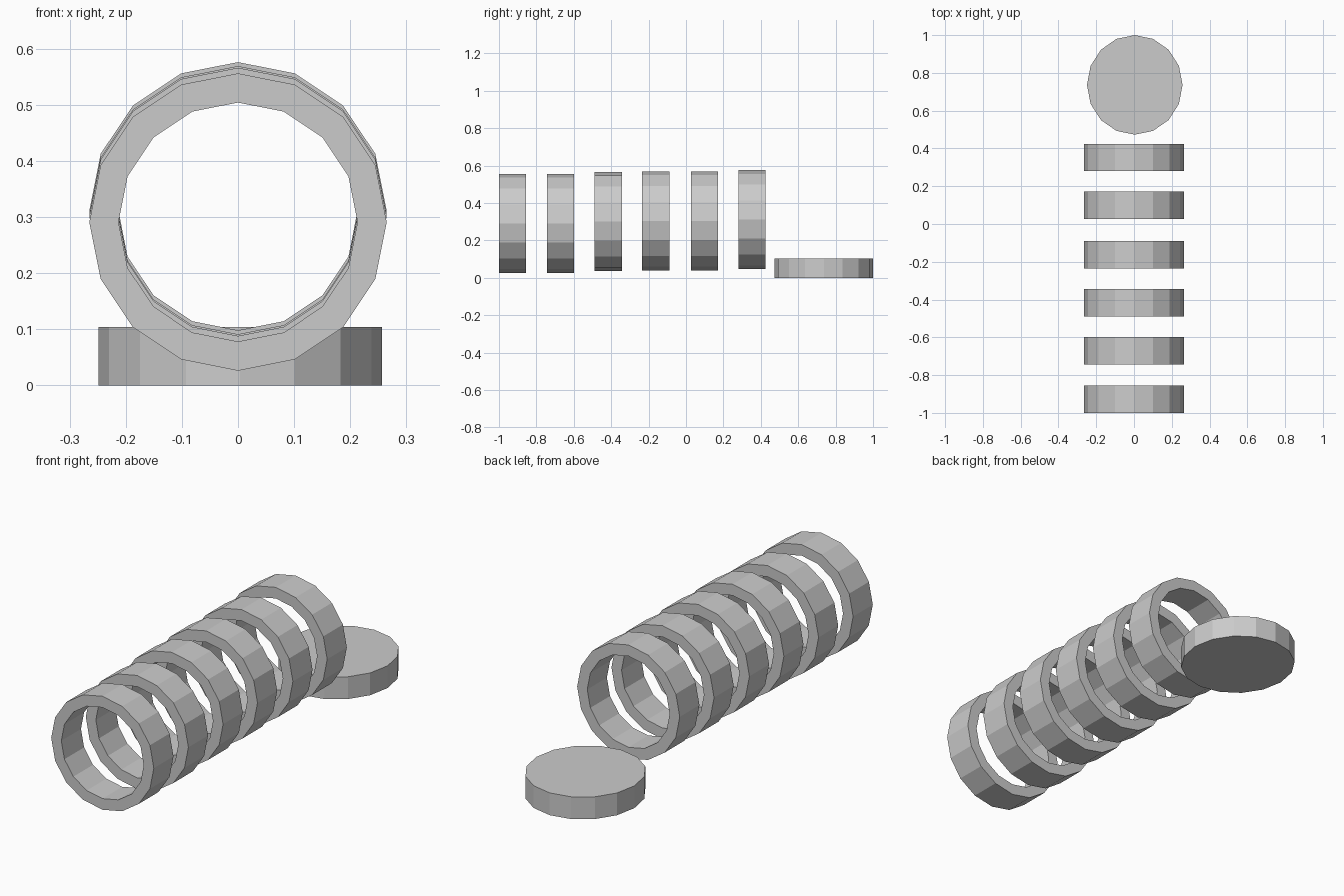
import bpy, bmesh
from math import sin, cos, tau

if "Cube" in bpy.data.objects:
    bpy.data.objects.remove(bpy.data.objects["Cube"])

SIDES = 16
R_OUT, R_IN, WIDTH = 0.265, 0.213, 0.145


def finish(name, bm):
    bmesh.ops.recalc_face_normals(bm, faces=bm.faces)
    mesh = bpy.data.meshes.new(name)
    bm.to_mesh(mesh)
    bm.free()
    obj = bpy.data.objects.new(name, mesh)
    bpy.context.collection.objects.link(obj)
    return obj


def make_ring(name, y, z):
    # rectangular cross-section swept round the y axis
    profile = [(R_OUT, -WIDTH / 2), (R_OUT, WIDTH / 2),
               (R_IN, WIDTH / 2), (R_IN, -WIDTH / 2)]
    bm = bmesh.new()
    loops = []
    for i in range(SIDES):
        a = tau * i / SIDES
        loops.append([bm.verts.new((r * cos(a), d, r * sin(a))) for r, d in profile])
    for i in range(SIDES):
        p, q = loops[i], loops[(i + 1) % SIDES]
        for j in range(4):
            k = (j + 1) % 4
            bm.faces.new((p[j], p[k], q[k], q[j]))
    finish(name, bm).location = (0, y, z)


# Row of upright rings, rising slightly towards the back
rings = [(-0.927, 0.291), (-0.672, 0.291), (-0.416, 0.301),
         (-0.162, 0.304), (0.099, 0.304), (0.352, 0.311)]
for n, (y, z) in enumerate(rings, 1):
    make_ring(f"ring_{n}", y, z)

# Flat disc lying behind the rings
bm = bmesh.new()
bmesh.ops.create_cone(bm, cap_ends=True, segments=SIDES,
                      radius1=1, radius2=1, depth=1)
bmesh.ops.scale(bm, vec=(0.253, 0.2635, 0.104), verts=bm.verts)
finish("disc", bm).location = (0.004, 0.7365, 0.052)
